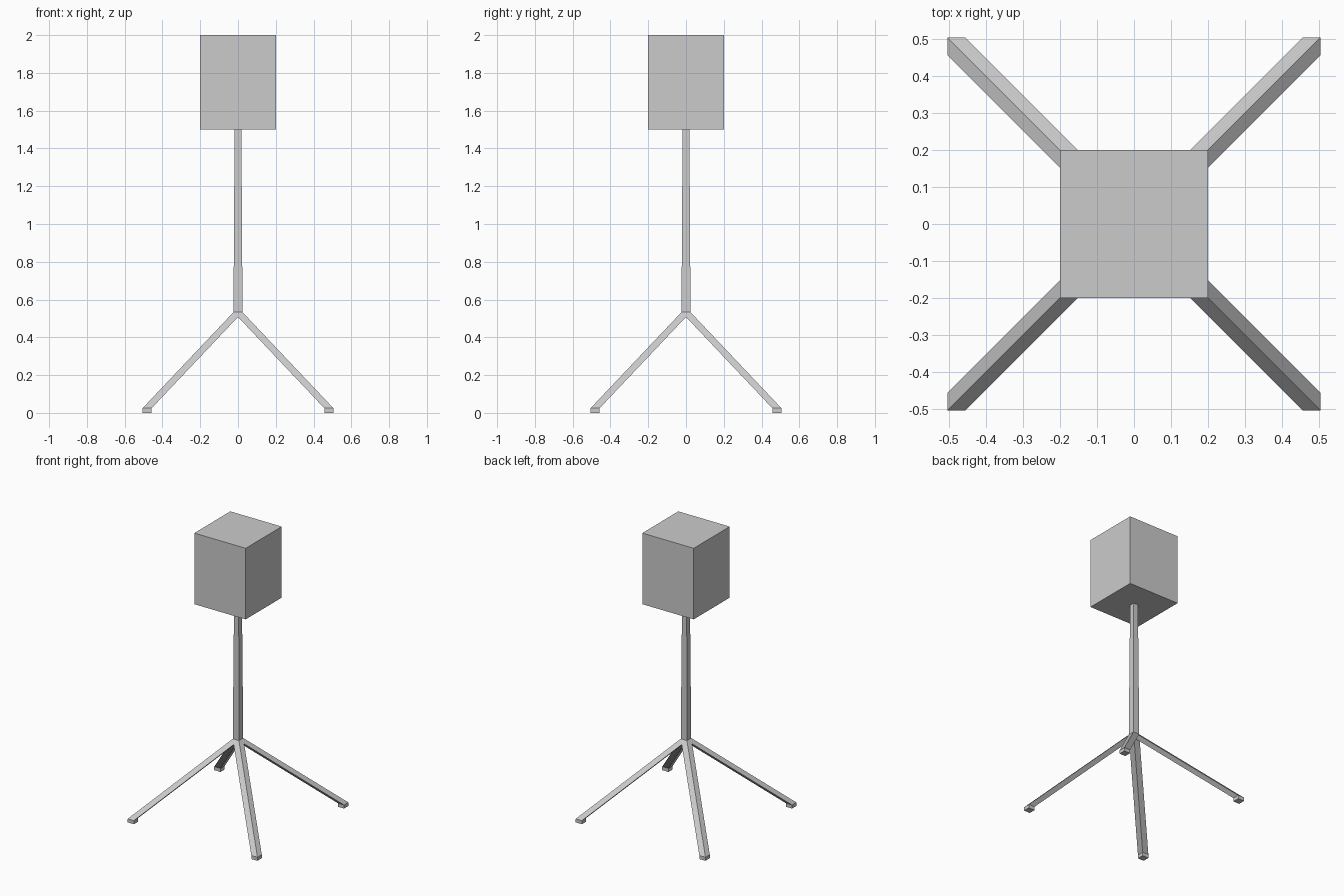
import bpy, bmesh

if "Cube" in bpy.data.objects:
    bpy.data.objects.remove(bpy.data.objects["Cube"])


def square_loft(name, rings):
    """Loft square rings given as (centre x, centre y, z, half width)."""
    bm = bmesh.new()
    loops = []
    for cx, cy, z, h in rings:
        loops.append([bm.verts.new((cx + sx * h, cy + sy * h, z))
                      for sx, sy in ((-1, -1), (1, -1), (1, 1), (-1, 1))])
    for a, b in zip(loops, loops[1:]):
        for i in range(4):
            j = (i + 1) % 4
            bm.faces.new((a[i], a[j], b[j], b[i]))
    bm.faces.new(loops[0][::-1])
    bm.faces.new(loops[-1])
    bmesh.ops.recalc_face_normals(bm, faces=bm.faces)
    mesh = bpy.data.meshes.new(name)
    bm.to_mesh(mesh)
    bm.free()
    obj = bpy.data.objects.new(name, mesh)
    bpy.context.collection.objects.link(obj)
    return obj


HUB_Z = 0.533   # where the legs meet the pole
FOOT_C = 0.481  # foot centre offset
HALF = 0.024    # half thickness of legs and pole base

# Head block
square_loft("head_box", [(0, 0, 1.5, 0.2), (0, 0, 2.0, 0.2)])

# Slightly tapered pole
square_loft("pole", [(0, 0, HUB_Z, HALF), (0, 0, 1.5, 0.018)])

# Four splayed legs, each ending in a short upright foot
for side_y, sy in (("front", -1), ("back", 1)):
    for side_x, sx in (("left", -1), ("right", 1)):
        x, y = sx * FOOT_C, sy * FOOT_C
        square_loft(f"{side_y}_{side_x}_leg",
                    [(x, y, 0, HALF), (x, y, 0.025, HALF), (0, 0, HUB_Z, HALF)])
